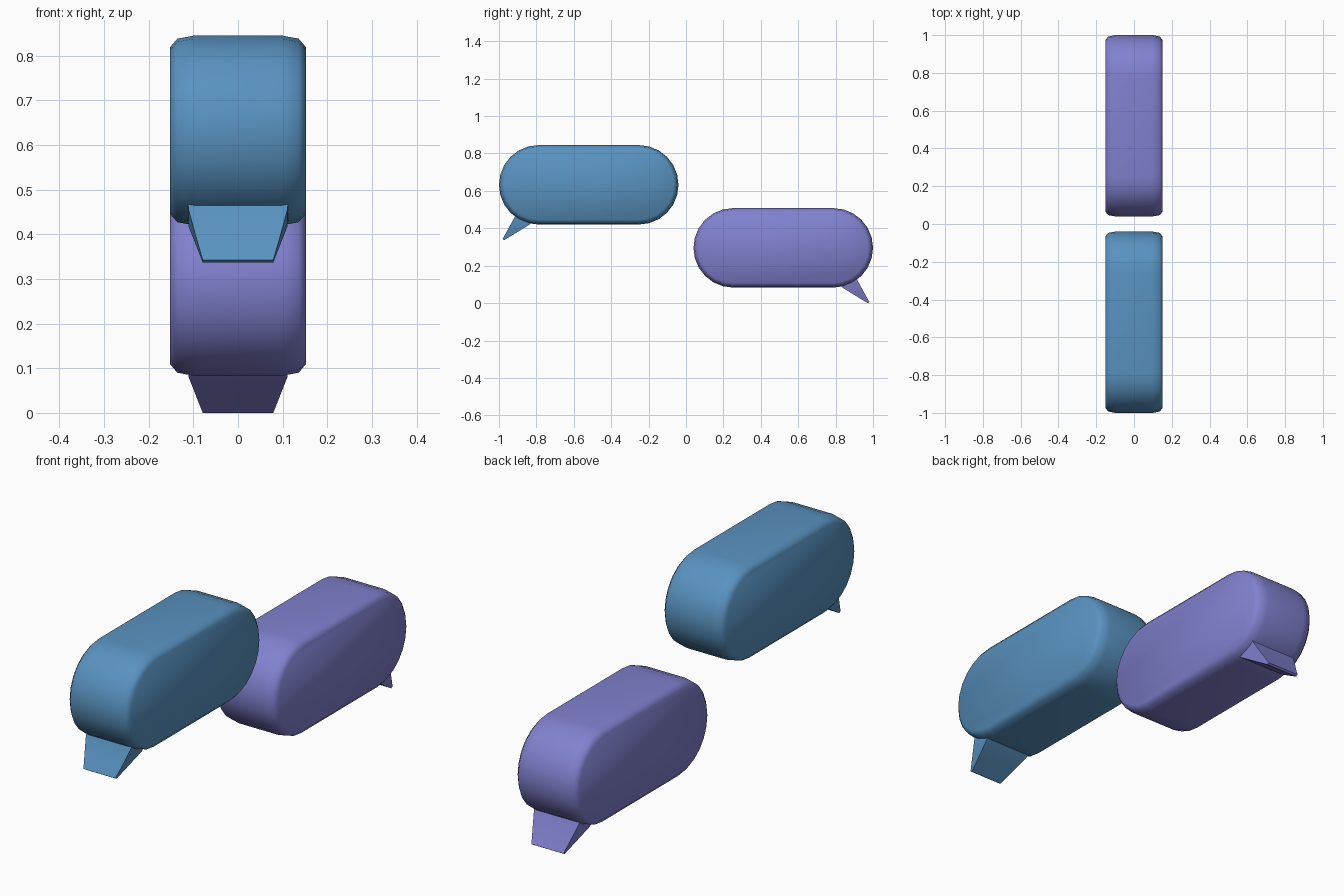
import bpy, bmesh, math

if "Cube" in bpy.data.objects:
    bpy.data.objects.remove(bpy.data.objects["Cube"])

R, Y_IN, Y_OUT = 0.2125, 0.04, 1.0
SEG = 12  # facets per rounded end


def material(name, color):
    m = bpy.data.materials.new(name)
    m.diffuse_color = color
    m.use_nodes = True
    m.node_tree.nodes["Principled BSDF"].inputs["Base Color"].default_value = m.diffuse_color
    return m


def outline(inset):
    # stadium outline in the YZ plane
    pts = []
    for cy, start in ((Y_OUT - R, -90), (Y_IN + R, 90)):
        for i in range(SEG + 1):
            a = math.radians(start + 180 * i / SEG)
            pts.append((cy + (R - inset) * math.cos(a), (R - inset) * math.sin(a)))
    return pts


def loft(name, rings, mat, angle):
    bm = bmesh.new()
    loops = [[bm.verts.new(p) for p in ring] for ring in rings]
    n = len(loops[0])
    for a, b in zip(loops, loops[1:]):
        for i in range(n):
            j = (i + 1) % n
            bm.faces.new((a[i], a[j], b[j], b[i]))
    bm.faces.new(loops[0])
    bm.faces.new(loops[-1])
    bmesh.ops.recalc_face_normals(bm, faces=bm.faces)
    mesh = bpy.data.meshes.new(name)
    bm.to_mesh(mesh)
    bm.free()
    mesh.materials.append(mat)
    obj = bpy.data.objects.new(name, mesh)
    bpy.context.collection.objects.link(obj)
    bpy.ops.object.select_all(action='DESELECT')
    obj.select_set(True)
    bpy.context.view_layer.objects.active = obj
    bpy.ops.object.shade_smooth_by_angle(angle=math.radians(angle))


def bubble(prefix, side, zc, color):
    mat = material(prefix + "_paint", color)
    # pill body with softened rims
    half = [(0.152, 0.026), (0.136, 0.007), (0.098, 0.0)]
    profile = [(-x, d) for x, d in half] + [(x, d) for x, d in reversed(half)]
    loft(prefix + "_bubble_body",
         [[(x, side * y, zc + z) for y, z in outline(d)] for x, d in profile],
         mat, 80)
    # pointed tail: half width, outer point, inner point (relative to body centre)
    sections = [
        (0.114, (0.90, -0.13), (0.79, -0.17)),
        (0.111, (0.918, -0.176), (0.84, -0.215)),
        (0.095, (0.950, -0.235), (0.905, -0.255)),
        (0.079, (0.981, -0.290), (0.972, -0.2955)),
    ]
    rings = []
    for w, (yo, zo), (yi, zi) in sections:
        rings.append([(-w, side * yo, zc + zo), (w, side * yo, zc + zo),
                      (w, side * yi, zc + zi), (-w, side * yi, zc + zi)])
    loft(prefix + "_bubble_tail", rings, mat, 40)


bubble("upper", -1, 0.6325, (0.10, 0.29, 0.53, 1))
bubble("lower", 1, 0.2955, (0.22, 0.22, 0.63, 1))
